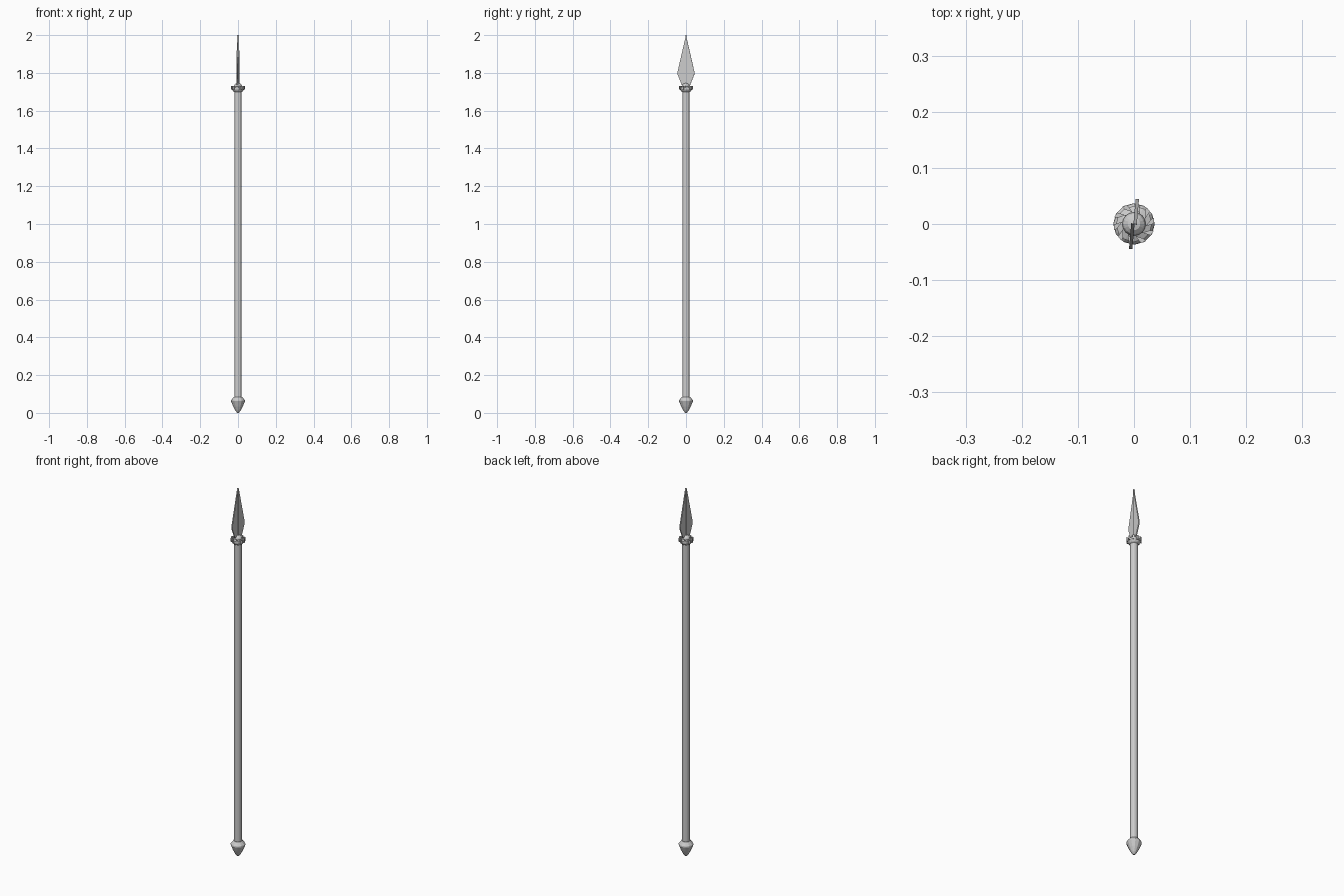
import bpy, bmesh, math
from mathutils import Matrix

if "Cube" in bpy.data.objects:
    bpy.data.objects.remove(bpy.data.objects["Cube"])


def finish(name, bm):
    bmesh.ops.recalc_face_normals(bm, faces=bm.faces)
    me = bpy.data.meshes.new(name)
    bm.to_mesh(me)
    bm.free()
    ob = bpy.data.objects.new(name, me)
    bpy.context.collection.objects.link(ob)
    return ob


def lathe(name, profile, sides):
    """Closed faceted solid from (radius, z) rings."""
    bm = bmesh.new()
    rings = [[bm.verts.new((r * math.cos(2 * math.pi * i / sides),
                            r * math.sin(2 * math.pi * i / sides), z))
              for i in range(sides)] for r, z in profile]
    for a, b in zip(rings, rings[1:]):
        for i in range(sides):
            j = (i + 1) % sides
            bm.faces.new((a[i], a[j], b[j], b[i]))
    bm.faces.new(rings[0])
    bm.faces.new(rings[-1])
    return finish(name, bm)


def prism(bm, outline, lo, hi, to_3d):
    """Extrude a 2D outline between two depths."""
    a = [bm.verts.new(to_3d(u, v, lo)) for u, v in outline]
    b = [bm.verts.new(to_3d(u, v, hi)) for u, v in outline]
    n = len(a)
    bm.faces.new(a)
    bm.faces.new(b)
    for i in range(n):
        bm.faces.new((a[i], a[(i + 1) % n], b[(i + 1) % n], b[i]))
    return a + b


# wooden shaft
lathe("shaft", [(0.019, 0.06), (0.019, 1.715)], 12)

# pointed metal foot
lathe("butt_cap", [(0.004, 0.0), (0.014, 0.012), (0.026, 0.035), (0.037, 0.062),
                   (0.036, 0.068), (0.022, 0.085), (0.018, 0.085)], 12)

# collar core and domed socket
lathe("collar", [(0.019, 1.698), (0.025, 1.702), (0.032, 1.713), (0.032, 1.723),
                 (0.021, 1.728)], 12)
lathe("socket_dome", [(0.021, 1.72), (0.021, 1.731), (0.018, 1.738),
                      (0.011, 1.744), (0.003, 1.746)], 16)

# slanted teeth swirling round the collar
bm = bmesh.new()
tooth = [(0.021, -0.004), (0.036, 0.001), (0.0355, 0.011), (0.030, 0.008)]
for k in range(10):
    verts = prism(bm, tooth, 1.711, 1.731, lambda u, v, d: (u, v, d))
    bmesh.ops.rotate(bm, verts=verts, cent=(0, 0, 0),
                     matrix=Matrix.Rotation(2 * math.pi * k / 10, 3, 'Z'))
finish("collar_teeth", bm)

# leaf blade: two half plates, offset either side of the middle
bm = bmesh.new()
half = [(-0.001, 1.735), (0.022, 1.735), (0.030, 1.755), (0.044, 1.79),
        (0.045, 1.805), (0.0, 2.0), (-0.001, 2.0)]
for k in range(2):
    verts = prism(bm, half, -0.001, 0.005, lambda u, v, d: (d, u, v))
    bmesh.ops.rotate(bm, verts=verts, cent=(0, 0, 0),
                     matrix=Matrix.Rotation(math.pi * k - math.radians(5), 3, 'Z'))
finish("blade", bm)
